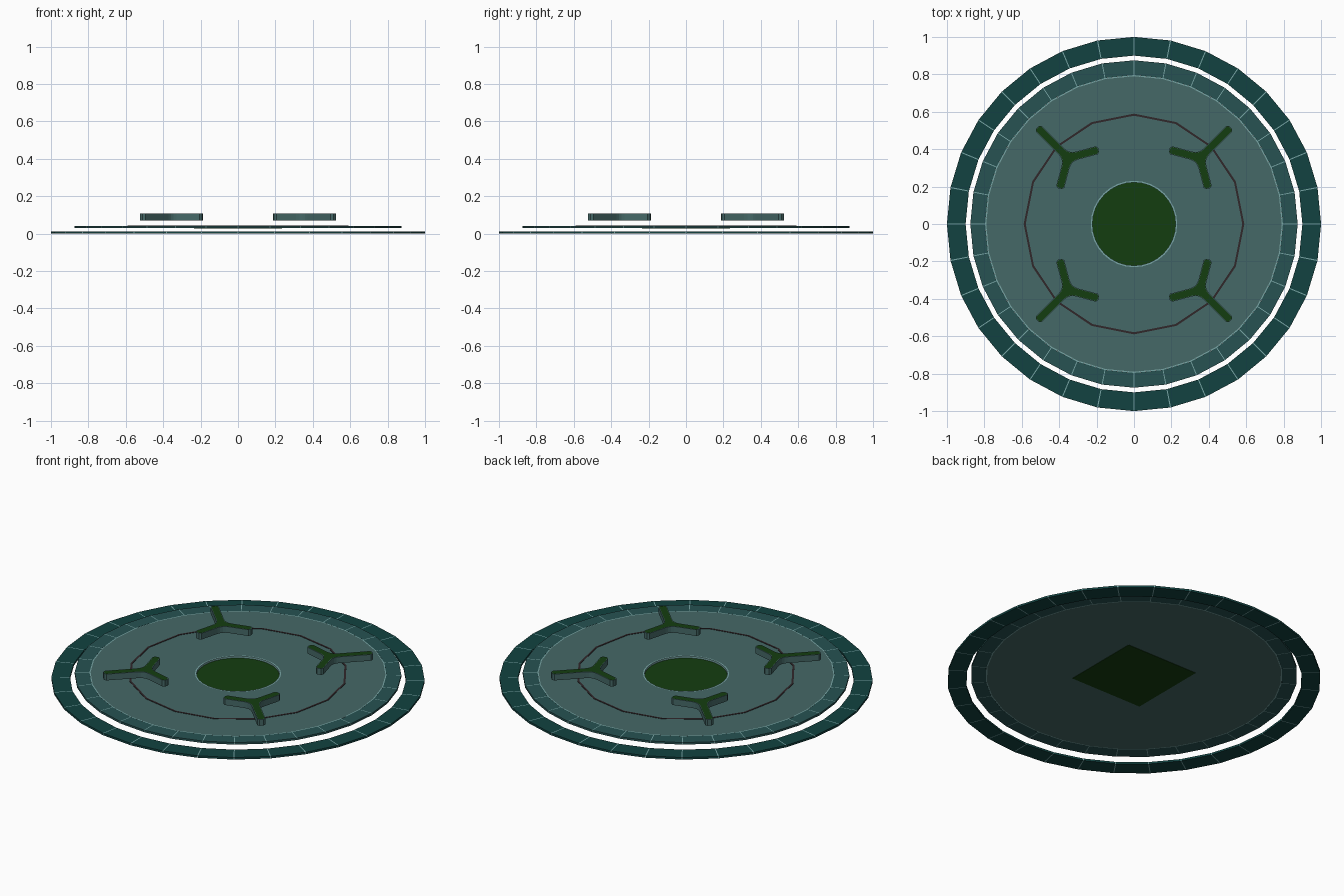
import bpy, bmesh
from math import sin, cos, radians, pi, tau
from mathutils import Vector

if "Cube" in bpy.data.objects:
    bpy.data.objects.remove(bpy.data.objects["Cube"])


def mat(name, r, g, b):
    m = bpy.data.materials.new(name)
    m.diffuse_color = (r, g, b, 1)
    m.use_nodes = True
    m.node_tree.nodes["Principled BSDF"].inputs["Base Color"].default_value = m.diffuse_color
    return m


DARK = mat("dark_teal", 0.006, 0.055, 0.052)
MID = mat("mid_teal", 0.02, 0.085, 0.085)
PALE = mat("grey_teal", 0.06, 0.14, 0.135)
LINE = mat("light_line", 0.19, 0.38, 0.38)
GREEN = mat("deep_green", 0.007, 0.048, 0.005)
BROWN = mat("dark_brown", 0.03, 0.02, 0.023)


def finish(name, bm, mats):
    bmesh.ops.recalc_face_normals(bm, faces=bm.faces)
    me = bpy.data.meshes.new(name)
    bm.to_mesh(me)
    bm.free()
    for m in mats:
        me.materials.append(m)
    ob = bpy.data.objects.new(name, me)
    bpy.context.collection.objects.link(ob)
    return ob


def annulus(name, radii, z0, z1, sides, mats, bands, seam=None):
    """Flat ring with concentric colour bands and optional thin radial seams."""
    angles = []
    for i in range(sides):
        a = tau * i / sides
        angles += [a] if seam is None else [a - 0.0028, a + 0.0028]
    bm = bmesh.new()
    n = len(angles)
    grid = [[[bm.verts.new((r * cos(a), r * sin(a), z)) for a in angles]
             for r in radii] for z in (z0, z1)]
    for i in range(n):
        j = (i + 1) % n
        is_seam = seam is not None and i % 2 == 0
        for k in range(len(radii) - 1):
            for lay in grid:
                f = bm.faces.new((lay[k][i], lay[k + 1][i], lay[k + 1][j], lay[k][j]))
                f.material_index = seam if is_seam else bands[k]
        for k, b in ((0, bands[0]), (-1, bands[-1])):
            f = bm.faces.new((grid[0][k][i], grid[0][k][j], grid[1][k][j], grid[1][k][i]))
            f.material_index = seam if is_seam else b
    return finish(name, bm, mats)


# Concentric floor rings
annulus("outer_ring", [0.9, 1.0], 0.0, 0.012, 32, [DARK, LINE], [0], seam=1)
annulus("rim_ring", [0.796, 0.875], 0.03, 0.042, 32, [MID, LINE], [0], seam=1)
annulus("platform_disc", [0.222, 0.231, 0.79, 0.796], 0.03, 0.042, 32,
        [PALE, LINE], [1, 0, 1])
annulus("guide_line", [0.579, 0.59], 0.041, 0.044, 16, [BROWN], [0])

# Square green panel seen through the centre hole
bm = bmesh.new()
bmesh.ops.create_cube(bm, size=1)
for v in bm.verts:
    v.co = (v.co.x * 0.468, v.co.y * 0.468, 0.0295 + v.co.z * 0.003)
finish("centre_panel", bm, [GREEN])


# Raised three-armed markers
def y_outline(hw, arms, ch, fillet):
    pts = []
    for k, length in enumerate(arms):
        a = radians(45 + 120 * k)
        d, s = Vector((cos(a), sin(a))), Vector((-sin(a), cos(a)))
        for u, w in ((length - ch, -hw), (length, -hw + ch),
                     (length, hw - ch), (length - ch, hw)):
            pts.append(d * u + s * w)
        # rounded inner corner towards the next arm
        b = a + radians(120)
        d2, s2 = Vector((cos(b), sin(b))), Vector((-sin(b), cos(b)))
        p0, p2 = d * fillet + s * hw, d2 * fillet - s2 * hw
        m = a + pi / 3
        p1 = Vector((cos(m), sin(m))) * (hw / sin(pi / 3))
        for i in range(5):
            t = i / 4
            pts.append(p0 * (1 - t) ** 2 + p1 * 2 * t * (1 - t) + p2 * t * t)
    return pts


def marker(name, sx, sy):
    bm = bmesh.new()
    vs = [bm.verts.new((sx * (0.353 + p.x), sy * (0.353 + p.y), 0.07))
          for p in y_outline(0.022, (0.232, 0.17, 0.17), 0.011, 0.05)]
    base = bm.faces.new(vs)
    top = bmesh.ops.extrude_face_region(bm, geom=[base], use_keep_orig=True)["geom"]
    for v in top:
        if isinstance(v, bmesh.types.BMVert):
            v.co.z = 0.107
    bmesh.ops.recalc_face_normals(bm, faces=bm.faces)
    cap = [f for f in bm.faces if f.calc_center_median().z > 0.1]
    bmesh.ops.inset_region(bm, faces=cap, thickness=0.004)
    for f in cap:
        f.material_index = 1
    finish(name, bm, [PALE, GREEN])


for label, sx, sy in (("back_right", 1, 1), ("back_left", -1, 1),
                      ("front_left", -1, -1), ("front_right", 1, -1)):
    marker("marker_" + label, sx, sy)
